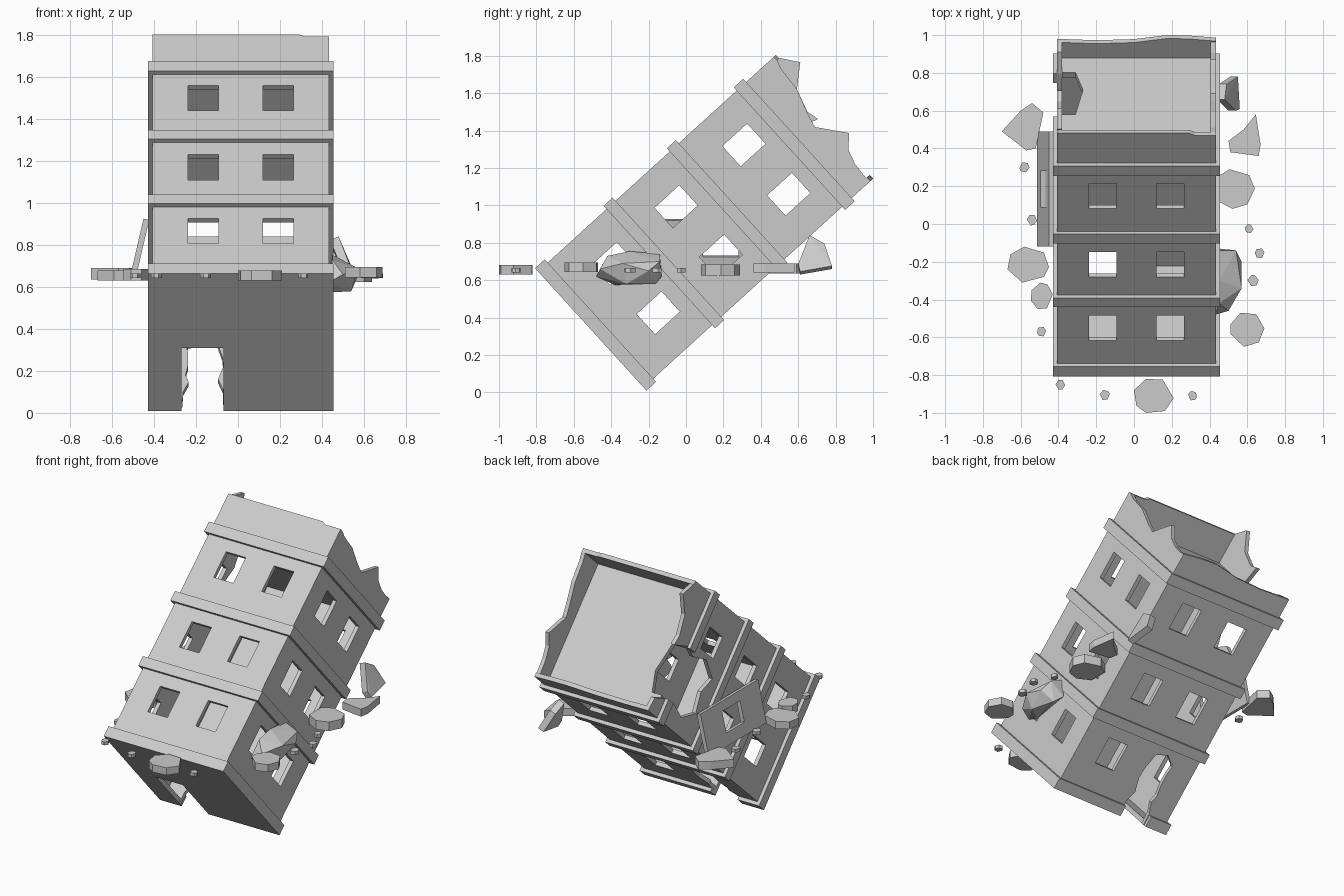
import bpy, bmesh, math, random
from mathutils import Vector, Matrix

if "Cube" in bpy.data.objects:
    bpy.data.objects.remove(bpy.data.objects["Cube"])

random.seed(4)
TILT = Matrix.Translation((0, -0.807, 0.664)) @ Matrix.Rotation(math.radians(-47.7), 4, 'X')
X0, X1, D0, D1, T = -0.407, 0.433, 0.023, 0.862, 0.027   # wall shell, local x / depth / thickness
BX0, BX1, BD = -0.43, 0.456, 0.885                       # trim bands footprint
LEVELS = [(0, 0.07), (0.496, 0.561), (0.953, 1.018), (1.436, 1.505)]
SILLS = [0.237, 0.69, 1.18]


def finish(name, bm, mat=None):
    bmesh.ops.recalc_face_normals(bm, faces=bm.faces)
    me = bpy.data.meshes.new(name)
    bm.to_mesh(me)
    bm.free()
    ob = bpy.data.objects.new(name, me)
    bpy.context.collection.objects.link(ob)
    if mat:
        ob.matrix_world = mat
    return ob


# outline extruded along one axis (0=x, 1=y, 2=z) from t0 to t1
def prism(name, pts, axis, t0, t1, mat=TILT):
    bm = bmesh.new()
    rings = []
    for t in (t0, t1):
        ring = []
        for p in pts:
            c = list(p)
            c.insert(axis, t)
            ring.append(bm.verts.new(c))
        rings.append(ring)
        bm.faces.new(ring)
    n = len(pts)
    for i in range(n):
        j = (i + 1) % n
        bm.faces.new((rings[0][i], rings[0][j], rings[1][j], rings[1][i]))
    return finish(name, bm, mat)


def boxes(name, items, mat=TILT):
    bm = bmesh.new()
    for lo, hi in items:
        lo, hi = Vector(lo), Vector(hi)
        bmesh.ops.create_cube(bm, size=1, matrix=Matrix.Translation((lo + hi) / 2)
                              @ Matrix.Diagonal((*(hi - lo), 1)))
    return finish(name, bm, mat)


def cut(ob, cutter):
    m = ob.modifiers.new("windows", 'BOOLEAN')
    m.object = cutter
    m.operation = 'DIFFERENCE'
    m.solver = 'EXACT'
    bpy.context.view_layer.update()
    bpy.context.view_layer.objects.active = ob
    bpy.ops.object.modifier_apply(modifier=m.name)


# window openings, two per storey per side
W = 0.073
win_x, win_d = [], []
for s in SILLS:
    for k in (-0.178, 0.178):
        x, d = 0.013 + k, 0.442 + k
        win_x.append(((x - W, -0.2, s), (x + W, 1.1, s + 0.179)))
        win_d.append(((-0.8, d - W, s), (0.8, d + W, s + 0.179)))
cut_fb = boxes("window_cutter_front_back", win_x)
cut_lr = boxes("window_cutter_sides", win_d)

# outer walls with broken tops
front = prism("front_wall", [(X0, 0), (X1, 0), (X1, 1.705), (0.32, 1.705), (0.29, 1.72), (X0, 1.72)],
              1, D0, D0 + T)
back = prism("back_wall", [(X0, 0), (-0.265, 0), (-0.262, 0.08), (-0.235, 0.15), (-0.25, 0.2), (-0.232, 0.3),
                           (-0.245, 0.4), (-0.18, 0.455), (-0.1, 0.43), (-0.075, 0.33), (-0.07, 0.26),
                           (-0.095, 0.17), (-0.072, 0.1), (-0.07, 0), (X1, 0), (X1, 1.64), (0.3, 1.655),
                           (0.18, 1.66), (0.0, 1.63), (-0.2, 1.622), (X0, 1.632)], 1, D1 - T, D1)
da, db = D0 + T, D1 - T
right = prism("right_wall", [(da, 0), (db, 0), (db, 1.634), (0.74, 1.64), (0.66, 1.665), (0.595, 1.728),
                             (0.449, 1.615), (0.372, 1.634), (0.234, 1.68), (0.1, 1.69), (da, 1.705)],
              0, X1 - T, X1)
left = prism("left_wall", [(da, 0), (db, 0), (db, 1.63), (0.77, 1.62), (0.73, 1.5), (0.72, 1.4), (0.76, 1.25),
                           (0.68, 1.12), (0.55, 1.16), (0.44, 1.1), (0.37, 1.25), (0.41, 1.4), (0.38, 1.5),
                           (0.428, 1.656), (0.36, 1.64), (0.234, 1.68), (0.14, 1.79), (da, 1.725)],
             0, X0, X0 + T)
for w, c in ((front, cut_fb), (back, cut_fb), (right, cut_lr), (left, cut_lr)):
    cut(w, c)
for c in (cut_fb, cut_lr):
    bpy.data.objects.remove(c)

# floor slab with the doorway notch, roof slab with the broken bite
xa, xb = X0 + T, X1 - T
prism("floor_slab", [(xa, da), (xb, da), (xb, db), (-0.07, db), (-0.07, 0.48), (-0.27, 0.48),
                     (-0.27, db), (xa, db)], 2, 0, 0.03)
prism("roof_slab", [(xa, da), (xb, da), (xb, db), (xa, db), (xa, 0.72), (-0.31, 0.72), (-0.27, 0.584),
                    (-0.31, 0.39), (xa, 0.39)], 2, 1.485, 1.52)

# trim bands round each storey, open at the doorway and at the broken corner
for i, (a, b) in enumerate(LEVELS):
    parts = [((BX0, 0, a), (BX1, D0, b)), ((X1, D0, a), (BX1, D1, b))]
    if i == 0:
        parts += [((BX0, D1, a), (-0.27, BD, b)), ((-0.07, D1, a), (BX1, BD, b))]
    else:
        parts.append(((BX0, D1, a), (BX1, BD, b)))
    if i == 3:
        parts += [((BX0, D0, a), (X0, 0.39, b)), ((BX0, 0.73, a), (X0, D1, b))]
    else:
        parts.append(((BX0, D0, a), (X0, D1, b)))
    boxes("trim_band_%d" % (i + 1), parts)

# fallen wall panel with its window, leaning on the left side
lean = Matrix.Translation((-0.5, 0, 0.65)) @ Matrix.Rotation(math.radians(13), 4, 'Y')
boxes("fallen_panel", [((-0.014, -0.12, 0), (0.014, 0.09, 0.28)), ((-0.014, 0.28, 0), (0.014, 0.49, 0.28)),
                       ((-0.014, 0.09, 0), (0.014, 0.28, 0.08)), ((-0.014, 0.09, 0.22), (0.014, 0.28, 0.28))],
      lean)


def hull(name, pts):
    bm = bmesh.new()
    for p in pts:
        bm.verts.new(p)
    r = bmesh.ops.convex_hull(bm, input=bm.verts)
    junk = [g for g in r["geom_interior"] if isinstance(g, bmesh.types.BMVert)]
    bmesh.ops.delete(bm, geom=junk, context='VERTS')
    bmesh.ops.dissolve_limit(bm, angle_limit=0.02, verts=bm.verts, edges=bm.edges)
    return finish(name, bm)


# flat rubble: irregular outline, fixed extent
def rubble(name, x0, x1, y0, y1, z0, z1, n=7):
    ang = [(i + random.uniform(-0.25, 0.25)) * math.tau / n for i in range(n)]
    raw = [(math.cos(a), math.sin(a)) for a in ang]
    lx, hx = min(p[0] for p in raw), max(p[0] for p in raw)
    ly, hy = min(p[1] for p in raw), max(p[1] for p in raw)
    pts = [(x0 + (p[0] - lx) / (hx - lx) * (x1 - x0), y0 + (p[1] - ly) / (hy - ly) * (y1 - y0)) for p in raw]
    prism(name, pts, 2, z0, z1, None)


for i, r in enumerate([(-0.67, -0.45, -0.31, -0.12, 0.63, 0.68), (-0.545, -0.43, -0.45, -0.31, 0.63, 0.685),
                       (0.0, 0.21, -1.0, -0.82, 0.63, 0.68), (0.51, 0.69, -0.65, -0.47, 0.645, 0.695),
                       (0.44, 0.64, 0.08, 0.29, 0.625, 0.685)]):
    rubble("rubble_%d" % (i + 1), *r)
for i, (x, y) in enumerate([(-0.49, -0.57), (-0.58, 0.3), (-0.54, 0.02), (-0.39, -0.85), (-0.155, -0.905),
                            (0.31, -0.91), (0.63, -0.3), (0.665, -0.155), (0.61, -0.025)]):
    r = random.uniform(0.022, 0.03)
    rubble("pebble_%d" % (i + 1), x - r, x + r, y - r, y + r, 0.642, 0.664, 6)

# pointed chunks
prism("left_chunk", [(-0.7, 0.49), (-0.57, 0.39), (-0.52, 0.4), (-0.48, 0.59), (-0.54, 0.64), (-0.6, 0.6)],
      2, 0.635, 0.69, None)
prism("right_chunk", [(0.5, 0.44), (0.51, 0.38), (0.66, 0.36), (0.67, 0.42), (0.645, 0.58), (0.58, 0.5)],
      2, 0.64, 0.69, None)

# large boulder and leaning slab on the right side
hull("boulder", [(0.43, -0.48, 0.62), (0.45, -0.42, 0.73), (0.45, -0.3, 0.755), (0.45, -0.14, 0.74),
                 (0.45, -0.13, 0.62), (0.54, -0.14, 0.7), (0.57, -0.2, 0.65), (0.57, -0.34, 0.69),
                 (0.5, -0.46, 0.66), (0.45, -0.38, 0.575), (0.54, -0.32, 0.58), (0.5, -0.16, 0.58)])
hull("leaning_slab", [(x + o, y, z + o * 0.4) for o in (0, 0.04) for x, y, z in
                      ((0.44, 0.66, 0.825), (0.45, 0.74, 0.78), (0.51, 0.78, 0.66), (0.52, 0.61, 0.63),
                       (0.5, 0.6, 0.67))])
